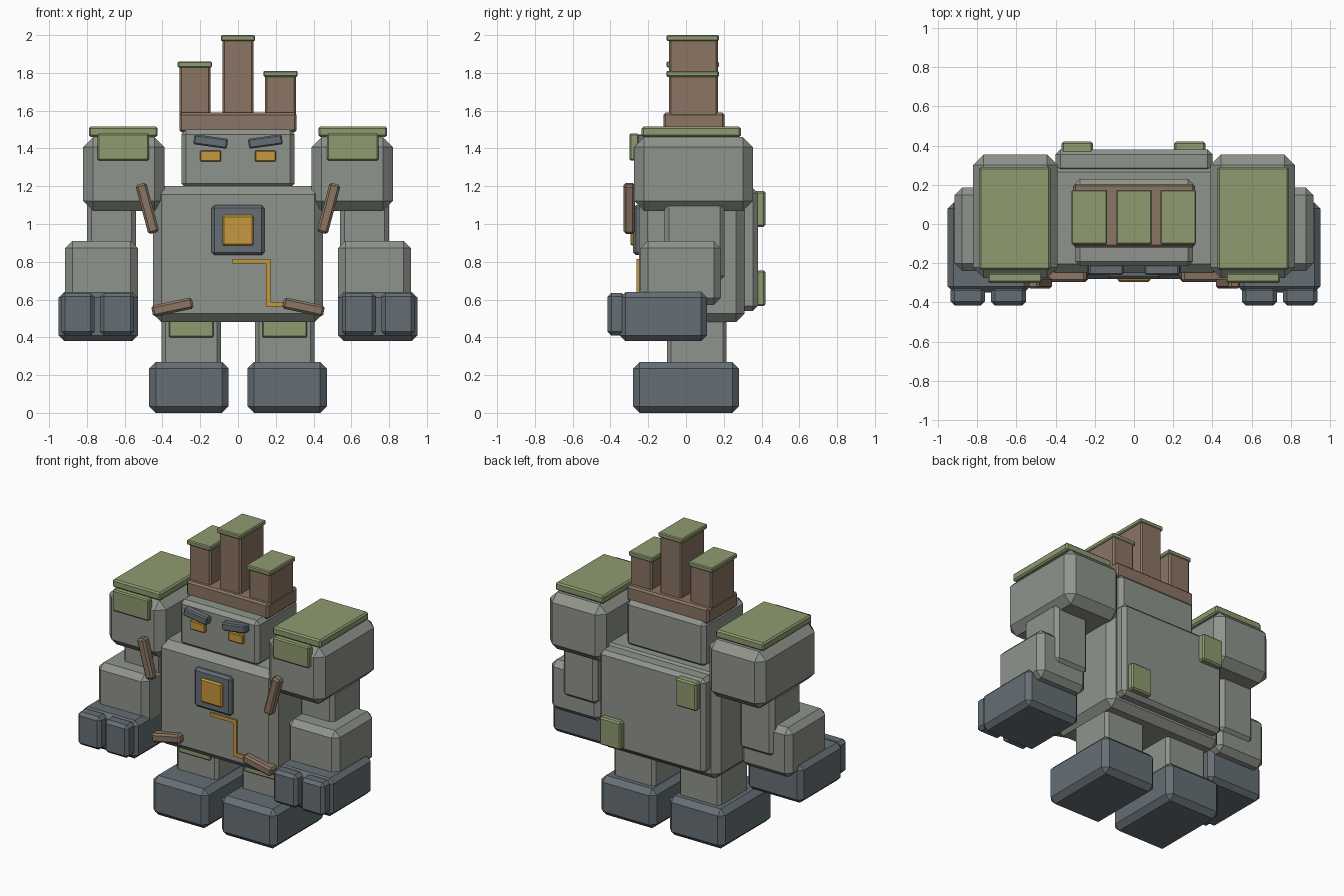
import bpy, bmesh, math
from mathutils import Matrix

if "Cube" in bpy.data.objects:
    bpy.data.objects.remove(bpy.data.objects["Cube"])


def material(name, rgb):
    m = bpy.data.materials.new(name)
    lin = [((c / 255 + 0.055) / 1.055) ** 2.4 for c in rgb]
    m.diffuse_color = (*lin, 1)
    m.use_nodes = True
    m.node_tree.nodes["Principled BSDF"].inputs["Base Color"].default_value = m.diffuse_color
    return m


STONE = material("grey stone", (143, 148, 140))
SLATE = material("dark slate", (102, 111, 117))
BROWN = material("brown brick", (139, 117, 99))
MOSS = material("moss green", (143, 155, 112))
AMBER = material("amber", (200, 152, 62))


def block(name, mat, x, y, z, bevel=0.0, tilt=0.0):
    """Chamfered box from its extents, tilted about the y axis through its centre."""
    size = [b - a for a, b in (x, y, z)]
    bm = bmesh.new()
    bmesh.ops.create_cube(bm, size=1, matrix=Matrix.Diagonal((*size, 1)))
    if bevel:
        bmesh.ops.bevel(bm, geom=bm.edges[:], offset=bevel, segments=1,
                        affect='EDGES', clamp_overlap=True)
    me = bpy.data.meshes.new(name)
    bm.to_mesh(me)
    bm.free()
    me.materials.append(mat)
    ob = bpy.data.objects.new(name, me)
    ob.location = [(a + b) / 2 for a, b in (x, y, z)]
    ob.rotation_euler.y = math.radians(tilt)
    bpy.context.collection.objects.link(ob)
    return ob


def pair(name, mat, x, y, z, bevel=0.0, tilt=0.0):
    """The same block on the left (as given) and mirrored on the right."""
    block(name + "_left", mat, x, y, z, bevel, tilt)
    block(name + "_right", mat, (-x[1], -x[0]), y, z, bevel, -tilt)


# Body and head
block("torso", STONE, (-.45, .45), (-.25, .31), (.48, 1.20), .045)
block("back_plate", STONE, (-.40, .40), (.26, .38), (.54, 1.19), .025)
block("head", STONE, (-.30, .30), (-.215, .23), (1.19, 1.50), .025)

# Face
pair("eye", AMBER, (-.20, -.09), (-.235, -.20), (1.33, 1.39), .005)
pair("brow", SLATE, (-.235, -.055), (-.26, -.20), (1.41, 1.463), .008, 8)

# Brick crown with three capped chimneys
block("crown_band", BROWN, (-.31, .31), (-.12, .205), (1.485, 1.59), .012)
for name, cx, top in (("left", -.228, 1.86), ("middle", 0, 2.0), ("right", .225, 1.81)):
    block("chimney_" + name, BROWN, (cx - .082, cx + .082), (-.09, .17), (1.57, top - .02), .01)
    block("chimney_cap_" + name, MOSS, (cx - .091, cx + .091), (-.104, .174), (top - .031, top), .006)

# Arms
pair("shoulder", STONE, (-.82, -.39), (-.275, .355), (1.07, 1.46), .053)
pair("shoulder_moss_top", MOSS, (-.79, -.425), (-.235, .29), (1.46, 1.515), .01)
pair("shoulder_moss_front", MOSS, (-.745, -.47), (-.30, -.25), (1.335, 1.48), .008)
pair("upper_arm", STONE, (-.80, -.54), (-.115, .205), (.70, 1.12), .025)
pair("forearm", STONE, (-.915, -.53), (-.24, .185), (.57, .91), .038)
pair("hand", SLATE, (-.95, -.53), (-.35, .11), (.38, .64), .03)
pair("outer_finger", SLATE, (-.935, -.76), (-.415, -.32), (.41, .635), .02)
pair("inner_finger", SLATE, (-.73, -.55), (-.415, -.32), (.41, .635), .02)

# Legs
pair("leg", STONE, (-.405, -.09), (-.10, .215), (.24, .52), .02)
pair("leg_moss", MOSS, (-.365, -.13), (-.12, -.08), (.40, .51), .006)
pair("foot", SLATE, (-.47, -.05), (-.28, .28), (0, .27), .035)

# Chest core and the glowing crack running down from it
block("core_frame", SLATE, (-.14, .14), (-.28, -.22), (.835, 1.10), .015)
block("core", AMBER, (-.083, .083), (-.295, -.25), (.885, 1.048), .01)
block("crack_top", AMBER, (-.03, .172), (-.262, -.24), (.79, .814))
block("crack_middle", AMBER, (.147, .172), (-.2615, -.24), (.562, .81))
block("crack_bottom", AMBER, (.147, .26), (-.262, -.24), (.562, .587))

# Roots clinging to the chest
pair("upper_root", BROWN, (-.51, -.45), (-.33, -.27), (.948, 1.217), .012, -15)
pair("lower_root", BROWN, (-.457, -.237), (-.295, -.22), (.53, .59), .012, -12)

# Moss patches on the back
block("back_moss_upper", MOSS, (-.37, -.21), (.36, .42), (.985, 1.175), .01)
block("back_moss_lower", MOSS, (.205, .365), (.36, .42), (.565, .755), .01)
